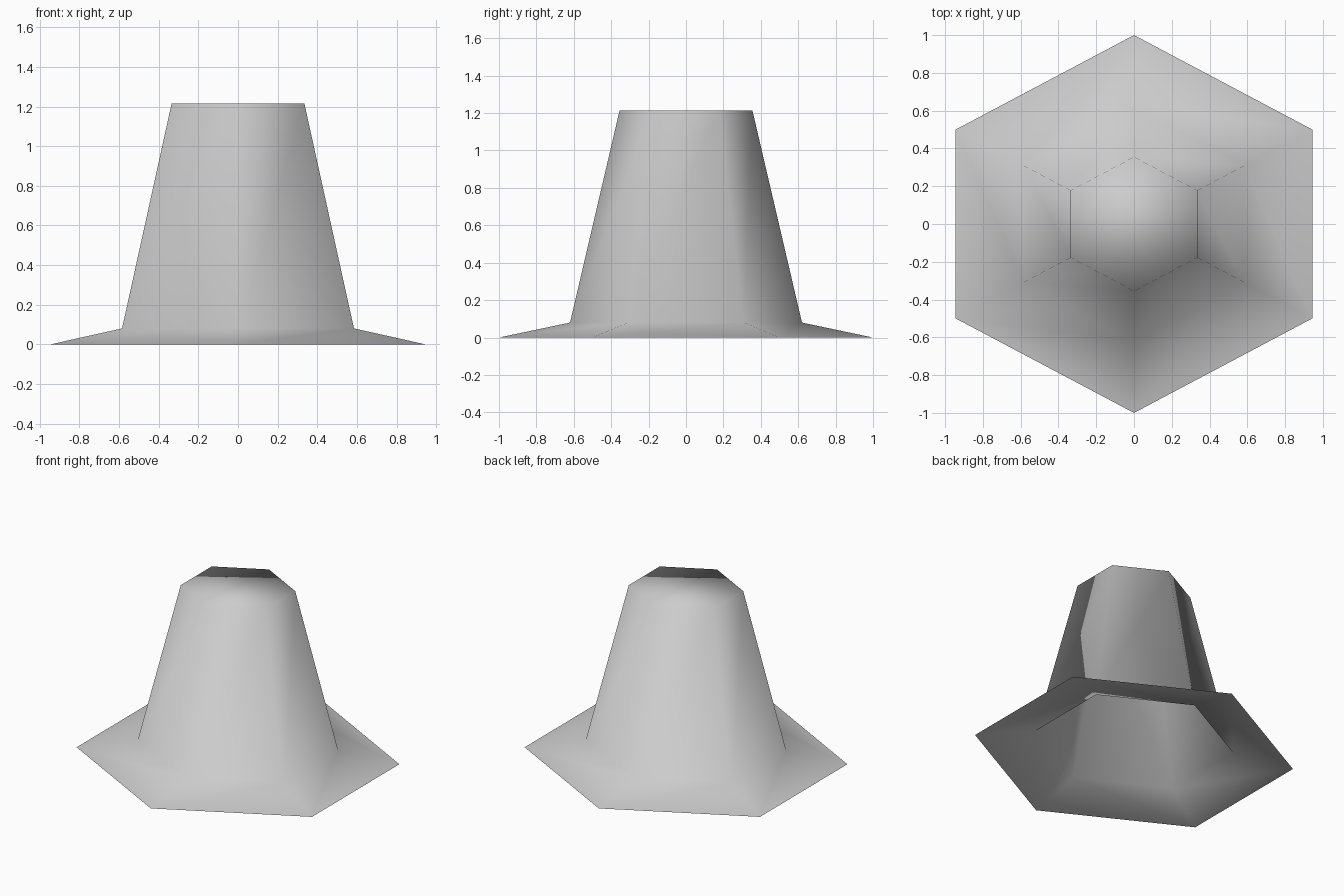
import bpy
import bmesh
from math import sin, cos, tau

cube = bpy.data.objects.get("Cube")
if cube:
    bpy.data.objects.remove(cube, do_unlink=True)

SIDES = 6
X_STRETCH = 1.09
# (radius, height): brim edge, crown base, crown top
PROFILE = [(1.0, 0.0), (0.62, 0.08), (0.355, 1.215)]


def make_material(name, colour):
    mat = bpy.data.materials.new(name)
    mat.use_nodes = True
    mat.diffuse_color = colour
    mat.node_tree.nodes["Principled BSDF"].inputs["Base Color"].default_value = colour
    return mat


def hex_ring(bm, radius, height):
    ring = []
    for i in range(SIDES):
        a = tau * (i + 0.5) / SIDES
        ring.append(bm.verts.new((radius * cos(a) * X_STRETCH, radius * sin(a), height)))
    return ring


# Hexagonal hat: single skin, open below, closed on top
bm = bmesh.new()
rings = [hex_ring(bm, r, z) for r, z in PROFILE]
for low, high in zip(rings, rings[1:]):
    for i in range(SIDES):
        j = (i + 1) % SIDES
        bm.faces.new((low[i], low[j], high[j], high[i]))
bm.faces.new(rings[-1])
for face in bm.faces:
    face.smooth = True

mesh = bpy.data.meshes.new("brimmed_crown")
bm.to_mesh(mesh)
bm.free()
mesh.materials.append(make_material("light grey", (0.6, 0.6, 0.6, 1.0)))
hat = bpy.data.objects.new("brimmed_crown", mesh)
bpy.context.collection.objects.link(hat)
